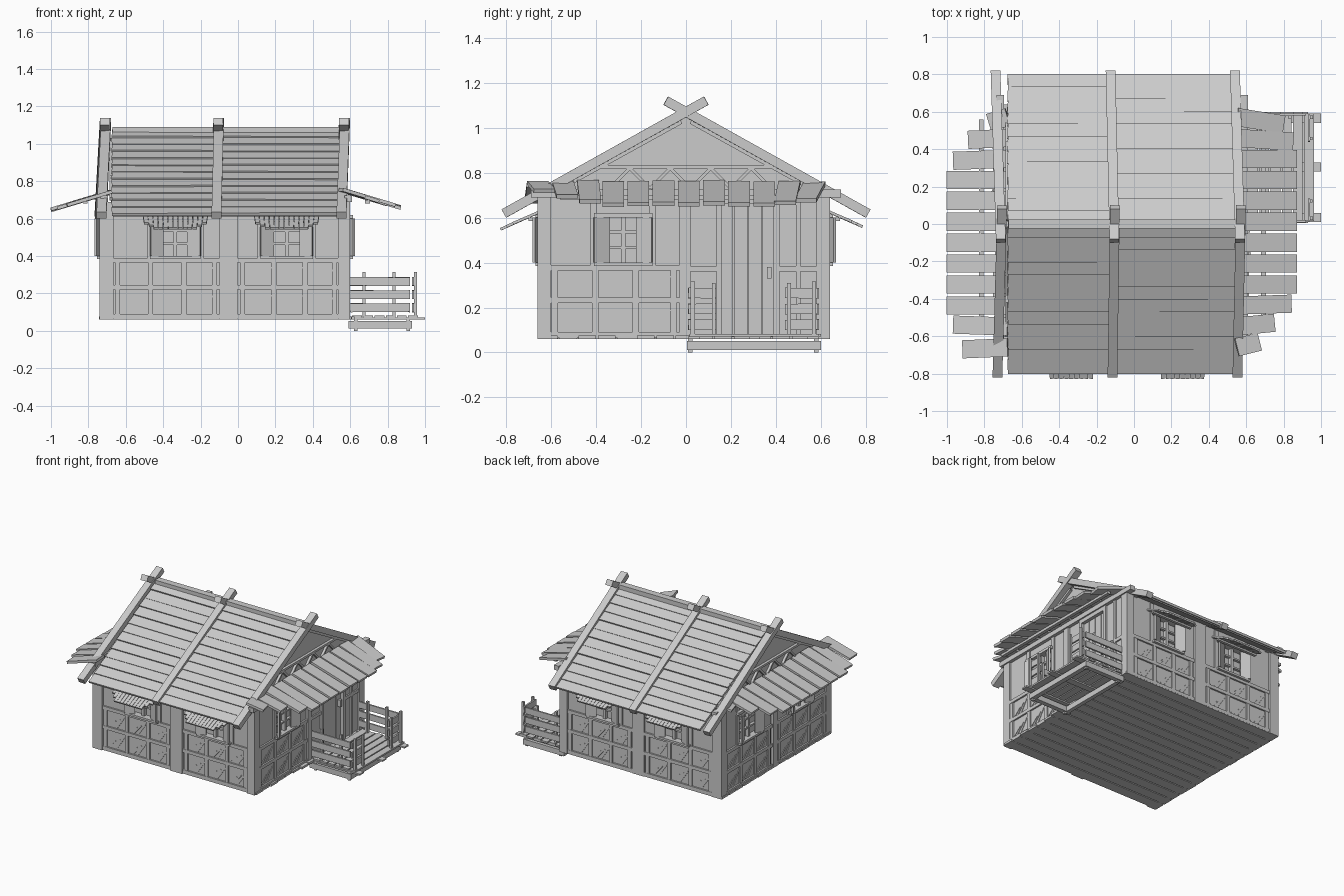
import bpy, bmesh, math, random
from mathutils import Matrix, Vector, Euler

if "Cube" in bpy.data.objects:
    bpy.data.objects.remove(bpy.data.objects["Cube"])

random.seed(4)
I = Matrix.Identity(4)


def part(name, boxes, M=I):
    """One object made of boxes: (centre, size, euler)."""
    bm = bmesh.new()
    for c, s, r in boxes:
        m = M @ Matrix.Translation(c) @ Euler(r).to_matrix().to_4x4() @ Matrix.Diagonal((*s, 1))
        bmesh.ops.create_cube(bm, size=1, matrix=m)
    me = bpy.data.meshes.new(name)
    bm.to_mesh(me)
    bm.free()
    ob = bpy.data.objects.new(name, me)
    bpy.context.collection.objects.link(ob)
    return ob


def span(x0, x1, y0, y1, z0, z1):
    """Axis-aligned box from its limits."""
    return (((x0 + x1) / 2, (y0 + y1) / 2, (z0 + z1) / 2), (x1 - x0, y1 - y0, z1 - z0), (0, 0, 0))


def stick(a, b, w, t):
    """Beam from a to b, width w sideways and thickness t."""
    a, b = Vector(a), Vector(b)
    d = b - a
    yaw, pitch = math.atan2(d.y, d.x), -math.asin(d.z / d.length)
    return ((a + b) / 2, (d.length, w, t), (0, pitch, yaw))


def wall_matrix(x, y, deg):
    return Matrix.Translation((x, y, 0)) @ Matrix.Rotation(math.radians(deg), 4, 'Z')


# Wall frames: local x runs along the wall, local -y points outward
FRONT, BACK = wall_matrix(0, -.64, 0), wall_matrix(0, .625, 180)
RIGHT, LEFT = wall_matrix(.585, 0, 90), wall_matrix(-.725, 0, -90)


def window_bay(name, M, u0, u1, w0, w1, awning=0):
    # wall panel around a window opening
    part(name + "_wall", [span(u0, u1, 0, .03, .06, .39), span(u0, u1, 0, .03, .6, .7),
                          span(u0, w0, 0, .03, .39, .6), span(w1, u1, 0, .03, .39, .6),
                          span(w0, w1, .02, .03, .39, .6)], M)
    # rails, studs and diagonal brace strips
    trim = [span(u0, u1, -.012, 0, z, z + .025) for z in (.065, .22, .365)]
    for k in (.06, .36, .66, .94):
        u = u0 + (u1 - u0) * k
        trim.append(span(u - .014, u + .014, -.01, 0, .06, .37))
    for u in (w0, w1):
        trim.append(span(u - .015, u + .015, -.01, 0, .38, .69))
    part(name + "_trim", trim, M)
    strips = []
    for k in (.1, .4, .7):
        for z in (.1, .25):
            u = u0 + (u1 - u0) * k
            for j in range(3):
                a = u + .035 * j
                strips.append(stick((a, -.002, z), (a + .06, -.002, z + .05 + .02 * j), .005, .006))
    part(name + "_brace_strips", strips, M)
    # window frame, bars and open shutters
    m = (w0 + w1) / 2
    part(name + "_window_frame", [span(w0, w1, -.03, .02, .385, .4), span(w0, w1, -.03, .02, .6, .62),
                                  span(m - .01, m + .01, -.005, .02, .4, .6),
                                  span(w0, w1, 0, .02, .46, .472), span(w0, w1, 0, .02, .53, .542)], M)
    part(name + "_shutters", [((w0 + .035, -.02, .5), (.075, .012, .2), (0, 0, .45)),
                              ((w1 - .035, -.02, .5), (.075, .012, .2), (0, 0, -.45))], M)
    # slatted awning with shorter end slats
    if awning:
        n, slats = 13, []
        for i in range(n):
            t = (i - (n - 1) / 2) / ((n - 1) / 2)
            k = 1 if abs(t) < .7 else 1.6 - .9 * abs(t)
            u, reach = m + t * .165, awning * k
            slats.append(stick((u, .01, .635), (u - t * .01, -reach, .635 - reach * .47), .024, .012))
        part(name + "_awning", slats + [span(m - .17, m + .17, -.06, -.04, .585, .6)], M)


window_bay("front_left", FRONT, -.68, -.09, -.47, -.2, .185)
window_bay("front_right", FRONT, -.01, .55, .12, .4, .185)
window_bay("back_left", BACK, .09, .68, .2, .48, .16)
window_bay("back_right", BACK, -.55, .01, -.37, -.1, .16)
window_bay("side_right", RIGHT, -.62, -.02, -.41, -.15)
window_bay("side_left_a", LEFT, -.6, -.03, -.43, -.16)
window_bay("side_left_b", LEFT, .02, .62, .17, .43)

# Corner and middle posts
part("posts", [span(x0, x1, y0, y1, .06, .69)
               for x0, x1 in ((-.74, -.665), (.535, .6))
               for y0, y1 in ((-.66, -.6), (.58, .64), (-.03, .02))]
     + [span(a, a + .048, y0, y1, .06, .69) for a in (-.1, -.05)
        for y0, y1 in ((-.66, -.61), (.6, .64))])

# Door bay
part("door_wall", [span(0, .15, 0, .03, .06, .7), span(.4, .6, 0, .03, .06, .7),
                   span(.15, .4, 0, .03, .67, .7)], RIGHT)
part("door", [span(.15 + i * .0625, .21 + i * .0625, .012, .028, .07, .67) for i in range(4)]
     + [span(.15, .4, .02, .03, .07, .67)], RIGHT)
part("door_trim", [span(.135, .16, -.015, .01, .07, .69), span(.39, .415, -.015, .01, .07, .69),
                   span(.135, .415, -.015, .01, .66, .69), span(.02, .14, -.01, 0, .36, .385),
                   span(.41, .58, -.01, 0, .36, .385), span(.49, .51, -.01, 0, .07, .69),
                   span(.36, .38, -.01, .02, .33, .38)], RIGHT)

# Floor planks
floor = []
for i in range(15):
    y = -.65 + i * .0863
    e = random.uniform(0, .025)
    floor.append(span(-.745 + e * .3, .6 + e, y, y + .078, .06, .076))
part("floor_planks", floor + [span(-.73, .59, -.64, .63, .068, .075)])

# Roof: overlapping planks on both slopes
SL, RIDGE = .558, 1.065
ang = math.atan(SL)
for side, label in ((-1, "front"), (1, "back")):
    planks = []
    n = 12
    for i in range(n):
        y = .03 + i * .0665
        for x0, x1 in ((-.675, -.1), (-.12, .54)):
            z = RIDGE - SL * y + random.uniform(-.003, .003)
            planks.append((((x0 + x1) / 2, side * y, z), (x1 - x0, .084, .016),
                           (-side * (ang - .09), random.uniform(-.004, .004), 0)))
    part(label + "_roof_planks", planks)
    part(label + "_roof_underlay", [((-.067, side * .39, RIDGE - .013 - SL * .39), (1.2, .9, .008), (-side * ang, 0, 0))])
    # crossing rafters that lean slightly
    rafters = []
    for lo, hi in (((-.73, -.705), (-.115, -.102), (.553, .572)) if side < 0
                   else ((-.74, -.712), (-.125, -.105), (.54, .567))):
        rafters.append(stick((lo, side * .81, 1.07 - SL * .81), (hi, -side * .09, 1.07 + SL * .09), .052, .042))
    part(label + "_rafters", rafters)
part("ridge_beam", [span(-.67, .54, -.025, .025, 1.045, 1.09)])


# Gable ends: triangular panel, mouldings and zigzag truss
def gable(name, x, out):
    bm = bmesh.new()
    vs = [bm.verts.new((x, y, z)) for y, z in ((-.65, .69), (.65, .69), (0, 1.048))]
    f = bm.faces.new(vs)
    ext = bmesh.ops.extrude_face_region(bm, geom=[f])
    bmesh.ops.translate(bm, vec=(-out * .03, 0, 0),
                        verts=[v for v in ext["geom"] if isinstance(v, bmesh.types.BMVert)])
    bmesh.ops.recalc_face_normals(bm, faces=bm.faces)
    me = bpy.data.meshes.new(name)
    bm.to_mesh(me)
    bm.free()
    bpy.context.collection.objects.link(bpy.data.objects.new(name, me))
    xo = x + out * .012
    truss = [stick((xo, -.42, .825), (xo, .44, .825), .02, .016)]
    for i in range(8):
        a, b = (.82, .73) if i % 2 else (.73, .82)
        y = -.34 + i * .09
        truss.append(stick((xo, y, a), (xo, y + .09, b), .018, .014))
    for s in (-1, 1):
        truss.append(stick((xo, s * .6, .705), (xo, s * .02, 1.025), .02, .016))
    part(name + "_truss", truss)


gable("right_gable", .53, 1)
gable("left_gable", -.665, -1)


# Skirt roofs under the gables, end planks fanned and shortened
def skirt(name, x, out, z, lengths, swing):
    planks = []
    for i, L in enumerate(lengths):
        y = -.66 + i * .112
        dy = swing[i]
        jz = random.uniform(-.004, .004)
        planks.append(stick((x, y, z + jz), (x + out * L, y + dy, z + jz - .3 * L), .097, .018))
    part(name, planks)
    part(name + "_beam", [span(*sorted((x + out * .02, x + out * .06)), -.69, .69, .69, .725),
                          span(*sorted((x + out * .13, x + out * .155)), -.56, .56, .68, .7)])


MID = [0] * 8
skirt("right_skirt_roof", .55, 1, .755, [.12, .2, .29] + [.32] * 7 + [.3, .25],
      [.03, .02, .01] + MID[:7] + [-.02, -.04])
skirt("left_skirt_roof", -.675, -1, .745, [.24, .29] + [.325] * 7 + [.29, .21, .1],
      [-.01, .01] + MID[:7] + [-.01, -.01, -.03])

# Porch deck, joists and frame
part("porch_deck", [span(.61 + i * .06, .662 + i * .06, .015, .6 - .008 * (i % 2), .07, .082) for i in range(6)])
part("porch_joists", [span(.59, 1.0, y, y + .05, .06, .071) for y in (.01, .28, .54)])
part("porch_frame", [span(.59, .93, .005, .04, .012, .052), span(.59, .93, .565, .6, .012, .052),
                     span(.895, .93, .005, .6, .012, .052), span(.6, .63, .005, .6, .012, .052)]
     + [span(x, x + .02, y, y + .02, 0, .065) for x in (.62, .9) for y in (.01, .57)])

# Porch railings: two sides and two short front sections
rails, rail_posts = [], []
for z in (.1, .17, .24):
    for y in (.015, .585):
        rails.append(((.76, y, z + .024), (.32, .012, .046), (0, random.uniform(-.01, .01), 0)))
    for y0, y1 in ((.01, .135), (.44, .585)):
        rails.append(((.935, (y0 + y1) / 2, z + .024), (.012, y1 - y0, .046), (random.uniform(-.03, .03), 0, 0)))
for y in (.03, .57):
    rail_posts += [span(x, x + .016, y - .009, y + .009, .075, .315) for x in (.665, .825, .94)]
rail_posts += [span(.94, .955, y, y + .016, .075, .31) for y in (.115, .45)]
part("porch_rails", rails)
part("porch_rail_posts", rail_posts)
